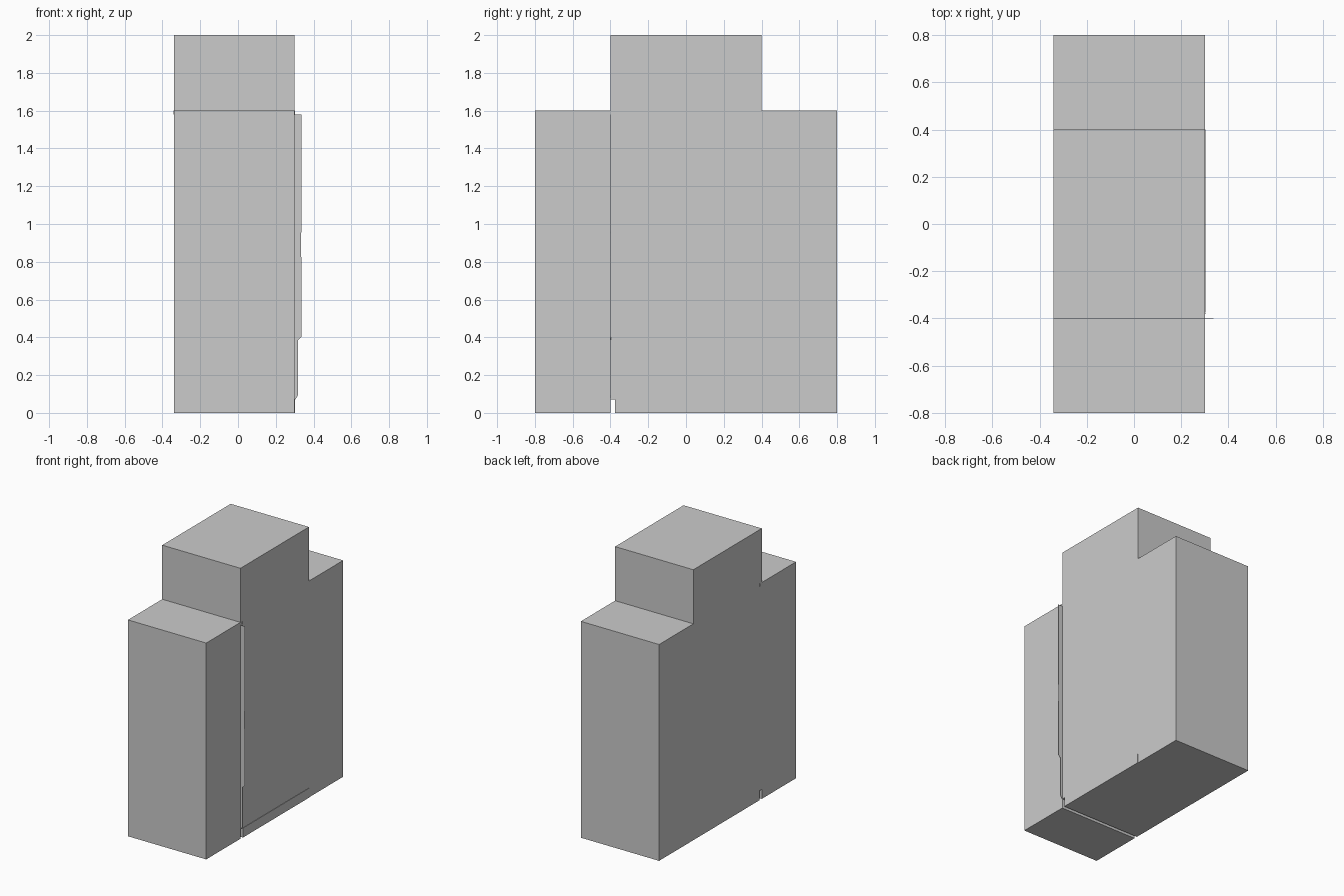
import bpy
import bmesh
from mathutils import Vector

if "Cube" in bpy.data.objects:
    bpy.data.objects.remove(bpy.data.objects["Cube"])


def prism(name, profile, offset):
    """Extrude a closed planar profile along offset."""
    bm = bmesh.new()
    face = bm.faces.new([bm.verts.new(p) for p in profile])
    out = bmesh.ops.extrude_face_region(bm, geom=[face])
    verts = [v for v in out["geom"] if isinstance(v, bmesh.types.BMVert)]
    bmesh.ops.translate(bm, verts=verts, vec=Vector(offset))
    bmesh.ops.recalc_face_normals(bm, faces=bm.faces)
    mesh = bpy.data.meshes.new(name)
    bm.to_mesh(mesh)
    bm.free()
    obj = bpy.data.objects.new(name, mesh)
    bpy.context.collection.objects.link(obj)
    return obj


def box(name, lo, hi):
    (x0, y0, z0), (x1, y1, z1) = lo, hi
    return prism(name, [(x0, y0, z0), (x0, y1, z0), (x0, y1, z1), (x0, y0, z1)],
                 (x1 - x0, 0, 0))


# Stepped block, with a narrow groove running under it from side to side
LEFT, RIGHT = -0.34, 0.30
outline = [(-0.8, 0), (-0.4, 0), (-0.4, 0.07), (-0.375, 0.07), (-0.375, 0),
           (0.8, 0), (0.8, 1.6), (0.4, 1.6), (0.4, 2), (-0.4, 2),
           (-0.4, 1.6), (-0.8, 1.6)]
prism("stepped_body", [(LEFT, y, z) for y, z in outline], (RIGHT - LEFT, 0, 0))

# Thin upright fin on the right side
fin = [(0.299, 0.07), (0.304, 0.07), (0.318, 0.095), (0.318, 0.385),
       (0.337, 0.405), (0.337, 0.82), (0.333, 0.83), (0.333, 0.95),
       (0.337, 0.96), (0.337, 1.58), (0.299, 1.58)]
prism("side_fin", [(x, -0.4, z) for x, z in fin], (0, 0.002, 0))

# Shallow raised strips along the bottom and beside the fin
box("bottom_strip", (0.299, -0.375, 0), (0.303, 0.4, 0.07))
box("upright_strip", (0.299, -0.398, 0.07), (0.301, -0.375, 1.58))

# Small seam at the shoulder, showing on both sides
box("shoulder_seam", (LEFT - 0.001, -0.381, 1.58), (0.302, -0.376, 1.6))
